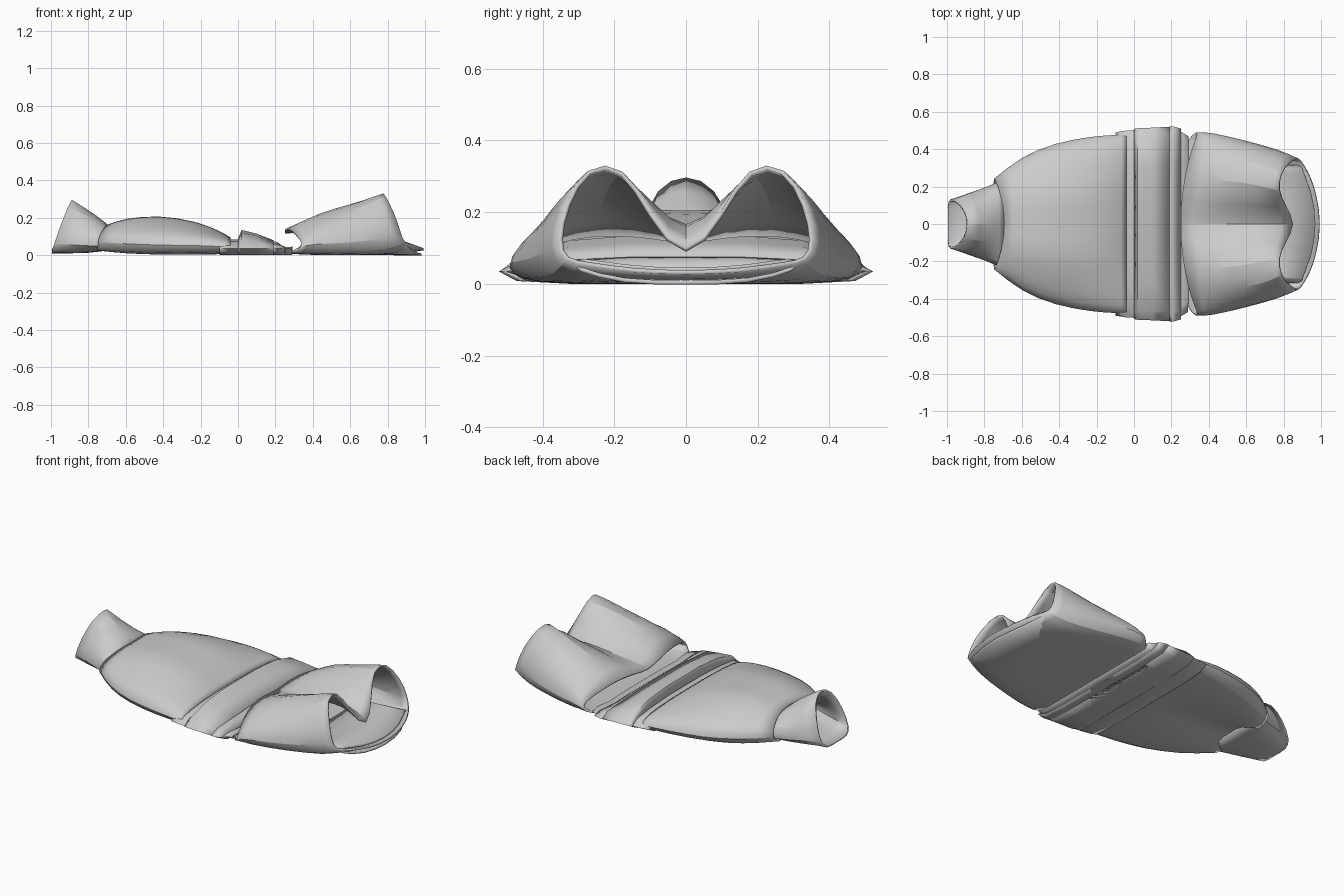
import bpy, bmesh


def loft(name, sections, levels=1, thick=0.012):
    """Open tube through half sections of (x, y, z), mirrored across y = 0."""
    bm = bmesh.new()
    rings = []
    for half in sections:
        pts = list(half) + [(x, -y, z) for x, y, z in reversed(half[1:-1])]
        rings.append([bm.verts.new(p) for p in pts])
    n = len(rings[0])
    for a, b in zip(rings, rings[1:]):
        for i in range(n):
            j = (i + 1) % n
            bm.faces.new((a[i], a[j], b[j], b[i]))
    bmesh.ops.recalc_face_normals(bm, faces=bm.faces)
    me = bpy.data.meshes.new(name)
    bm.to_mesh(me)
    bm.free()
    ob = bpy.data.objects.new(name, me)
    bpy.context.collection.objects.link(ob)
    if levels:
        sub = ob.modifiers.new("smooth", "SUBSURF")
        sub.levels = sub.render_levels = levels
    sol = ob.modifiers.new("thickness", "SOLIDIFY")
    sol.thickness, sol.offset = thick, -1
    bpy.ops.object.select_all(action='DESELECT')
    ob.select_set(True)
    bpy.context.view_layer.objects.active = ob
    bpy.ops.object.shade_smooth_by_angle(angle=0.7)
    return ob


def flat(x, profile):
    return [(x, y, z) for y, z in profile]


# Hood: two puffed lobes with a valley between, open at the front
loft("hood", [
    [(.25, 0, .01), (.25, .2, .01), (.26, .36, .01), (.29, .46, .01), (.34, .5, .04),
     (.34, .48, .08), (.30, .38, .12), (.27, .25, .15), (.25, .1, .14), (.25, 0, .12)],
    [(.4, 0, 0), (.4, .2, 0), (.4, .38, 0), (.4, .47, .01), (.4, .505, .06),
     (.4, .47, .12), (.41, .36, .2), (.43, .24, .24), (.42, .1, .19), (.42, 0, .12)],
    flat(.6, [(0, 0), (.2, 0), (.35, 0), (.42, .01), (.455, .06),
              (.43, .14), (.35, .24), (.22, .29), (.1, .23), (0, .13)]),
    [(.85, 0, 0), (.84, .18, 0), (.82, .3, 0), (.8, .37, .02), (.78, .405, .08),
     (.76, .39, .18), (.73, .31, .31), (.71, .19, .325), (.72, .09, .24), (.74, 0, .14)],
    [(1, 0, .025), (.98, .15, .03), (.94, .27, .05), (.89, .345, .06), (.87, .36, .12),
     (.84, .34, .22), (.78, .28, .335), (.77, .17, .335), (.81, .1, .2), (.87, 0, .05)],
])

# Rolled fold of the upper mouth edge, turned into the opening
loft("mouth_floor_lip", [
    [(.6, 0, .015), (.6, .2, .015), (.6, .3, .03), (.6, .3, .05), (.6, .2, .03), (.6, 0, .03)],
    [(.99, 0, .01), (.96, .18, .01), (.9, .31, .05), (.89, .31, .065), (.95, .18, .04), (.98, 0, .03)],
])

# Lower body: flattened pads with a cleft underneath
loft("lower_body", [
    [(-.74, 0, .06), (-.75, .08, .04), (-.75, .16, .02), (-.75, .22, .03), (-.75, .25, .07),
     (-.74, .23, .11), (-.72, .18, .14), (-.7, .1, .165), (-.69, 0, .165)],
    flat(-.6, [(0, .05), (.1, .02), (.22, .005), (.33, .01), (.375, .06),
               (.35, .115), (.26, .16), (.14, .205), (0, .195)]),
    flat(-.42, [(0, .04), (.1, .015), (.26, 0), (.4, .005), (.45, .05),
                (.41, .115), (.3, .165), (.15, .225), (0, .205)]),
    flat(-.22, [(0, .02), (.12, .005), (.28, 0), (.44, .005), (.485, .05),
                (.44, .11), (.32, .145), (.16, .19), (0, .175)]),
    flat(-.09, [(0, .01), (.12, .005), (.3, .005), (.45, .01), (.49, .045),
                (.45, .09), (.32, .11), (.16, .13), (0, .125)]),
    flat(-.04, [(0, .01), (.12, .01), (.3, .01), (.45, .015), (.49, .04),
                (.45, .075), (.32, .09), (.16, .095), (0, .095)]),
])


# Tail: narrow tube flaring up to a slanted opening
loft("tail_tube", [
    [(-.68, 0, .03), (-.68, .14, .03), (-.68, .26, .04), (-.68, .24, .1),
     (-.68, .12, .14), (-.68, 0, .155)],
    [(-.78, 0, .01), (-.78, .13, .01), (-.78, .22, .04), (-.78, .19, .12),
     (-.76, .1, .2), (-.76, 0, .225)],
    [(-.99, 0, .01), (-1, .1, .01), (-.985, .14, .05), (-.95, .125, .16),
     (-.905, .085, .27), (-.88, 0, .31)],
])


# Waist wraps: sloping bands around the middle
def wrap(name, stops):
    loft(name, [flat(x, [(0, 0), (.32, .0), (w - .05, .008), (w, .035), (w - .05, .03 + top * .4),
                         (.32, top * .9), (.15, top), (0, top)]) for x, w, top in stops], 0)


wrap("waist_core", [(-.1, .49, .1), (-.04, .5, .085), (.1, .505, .085), (.24, .5, .03), (.29, .47, .04)])
wrap("wide_wrap", [(0, .508, .09), (.02, .512, .135), (.1, .515, .115), (.19, .52, .08)])
wrap("narrow_wrap", [(.19, .522, .075), (.21, .522, .07), (.25, .51, .04)])
